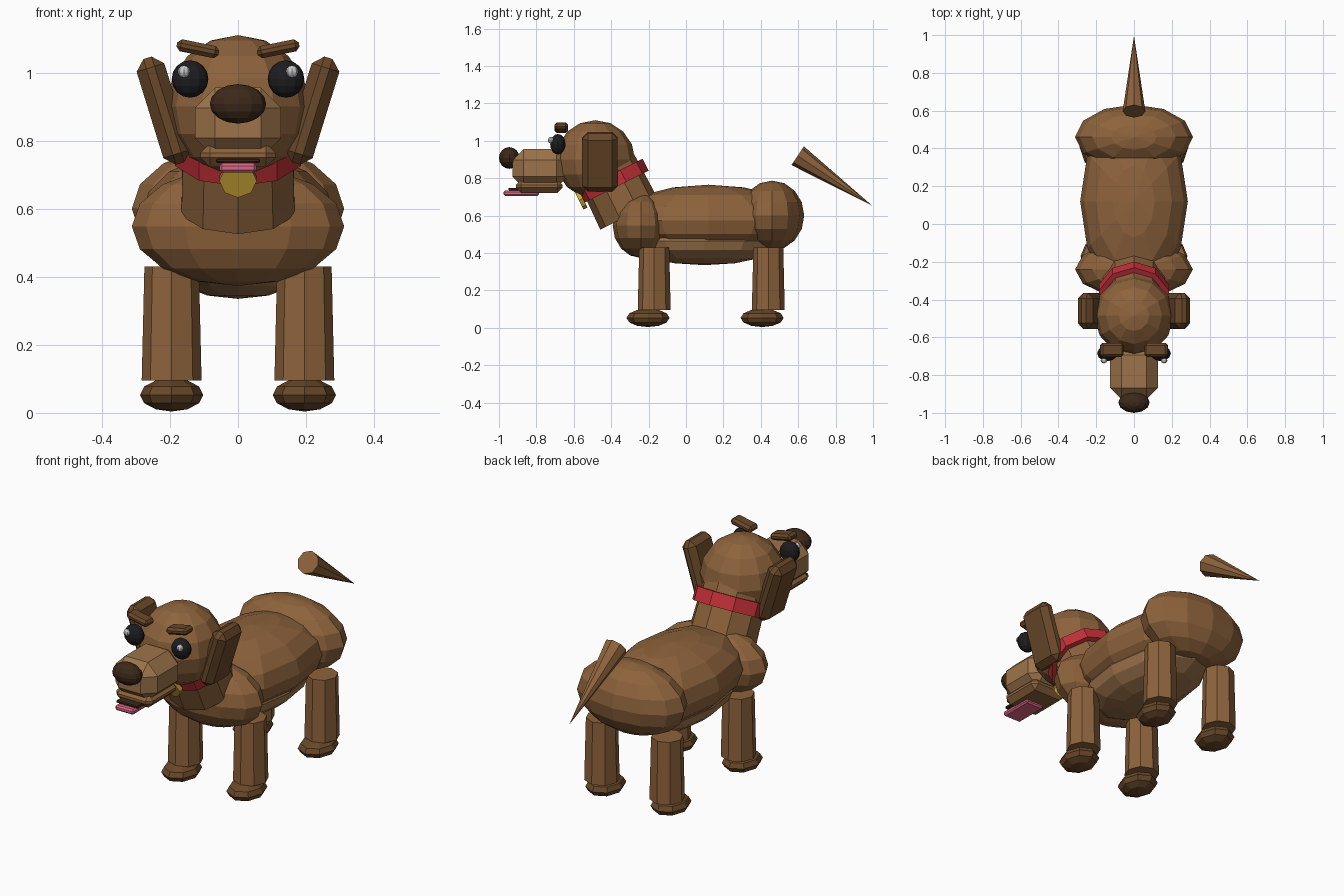
import bpy, bmesh
from math import radians, atan2, hypot
from mathutils import Matrix, Euler

if "Cube" in bpy.data.objects:
    bpy.data.objects.remove(bpy.data.objects["Cube"])


def material(name, r, g, b):
    m = bpy.data.materials.new(name)
    m.diffuse_color = (r, g, b, 1)
    m.use_nodes = True
    m.node_tree.nodes["Principled BSDF"].inputs["Base Color"].default_value = m.diffuse_color
    return m


FUR = material("fur", .27, .125, .045)
DARK_FUR = material("dark_fur", .14, .065, .022)
LIGHT_FUR = material("light_fur", .34, .175, .07)
NOSE = material("nose_brown", .045, .022, .01)
BLACK = material("eye_black", .012, .012, .014)
WHITE = material("glint_white", .85, .85, .85)
RED = material("collar_red", .55, .03, .04)
GOLD = material("tag_gold", .62, .38, .04)
PINK = material("tongue_pink", .72, .13, .24)


def finish(name, bm, mat, loc, rot=(0, 0, 0)):
    me = bpy.data.meshes.new(name)
    bm.to_mesh(me)
    bm.free()
    me.materials.append(mat)
    ob = bpy.data.objects.new(name, me)
    ob.location = loc
    ob.rotation_euler = Euler(rot)
    bpy.context.collection.objects.link(ob)
    return ob


def ball(name, mat, loc, size, seg=12, rings=8):
    bm = bmesh.new()
    bmesh.ops.create_uvsphere(bm, u_segments=seg, v_segments=rings, radius=1,
                              matrix=Matrix.Diagonal((*size, 1)))
    finish(name, bm, mat, loc)


def cone(name, mat, loc, r1, r2, h, sides, rot=(0, 0, 0)):
    bm = bmesh.new()
    bmesh.ops.create_cone(bm, cap_ends=True, segments=sides, radius1=r1, radius2=r2, depth=h)
    bmesh.ops.remove_doubles(bm, verts=bm.verts, dist=1e-5)
    finish(name, bm, mat, loc, rot)


def block(name, mat, loc, size, bevel, rot=(0, 0, 0)):
    bm = bmesh.new()
    bmesh.ops.create_cube(bm, size=1, matrix=Matrix.Diagonal((*size, 1)))
    bmesh.ops.bevel(bm, geom=bm.edges[:], offset=bevel, segments=1, affect='EDGES')
    finish(name, bm, mat, loc, rot)


# body
ball("torso", FUR, (0, .12, .575), (.285, .5, .19))
ball("belly", LIGHT_FUR, (0, .1, .465), (.235, .42, .13))
ball("shoulders", FUR, (0, -.24, .548), (.312, .152, .175))
ball("hips", FUR, (0, .46, .6), (.312, .172, .187))

# neck, collar and tag share one tilt
TILT = radians(26.5)
cone("neck", FUR, (0, -.38, .76), .175, .165, .35, 10, (TILT, 0, 0))
cone("collar", RED, (0, -.39, .785), .195, .195, .072, 10, (TILT, 0, 0))
cone("tag", GOLD, (0, -.562, .687), .055, .055, .024, 8,
     (TILT + radians(90), 0, 0))

# head and muzzle
ball("head", FUR, (0, -.485, .9), (.21, .212, .21))
block("muzzle", LIGHT_FUR, (0, -.78, .852), (.254, .295, .208), .06)
block("jaw", FUR, (0, -.785, .757), (.22, .25, .07), .028)
block("mouth", NOSE, (0, -.885, .741), (.13, .13, .014), .004)
block("tongue", PINK, (0, -.88, .72), (.11, .19, .028), .008)
ball("nose", NOSE, (0, -.945, .908), (.083, .055, .058))

# legs, paws and paired face parts
for side, s in (("left", 1), ("right", -1)):
    for end, y in (("front", -.17), ("back", .44)):
        cone(f"{end}_leg_{side}", FUR, (s * .195, y, .2625), .088, .08, .335, 8)
        ball(f"{end}_paw_{side}", DARK_FUR, (s * .195, y - .033, .053), (.093, .115, .049), 8, 6)
    block(f"ear_{side}", DARK_FUR, (s * .218, -.46, .888), (.085, .19, .325), .03, (0, s * .3, 0))
    ball(f"eye_{side}", BLACK, (s * .141, -.685, .981), (.054, .041, .055))
    ball(f"eye_glint_{side}", WHITE, (s * .159, -.722, 1.003), (.018, .016, .018), 8, 6)
    block(f"eyebrow_{side}", DARK_FUR, (s * .118, -.667, 1.07), (.126, .072, .036), .012,
          (0, -s * .2, 0))

# tail tapering down and back
dy, dz = .4, -.268
cone("tail", FUR, (0, .597 + dy / 2, .92 + dz / 2), .06, 0, hypot(dy, dz), 8,
     (atan2(-dy, dz), 0, 0))
